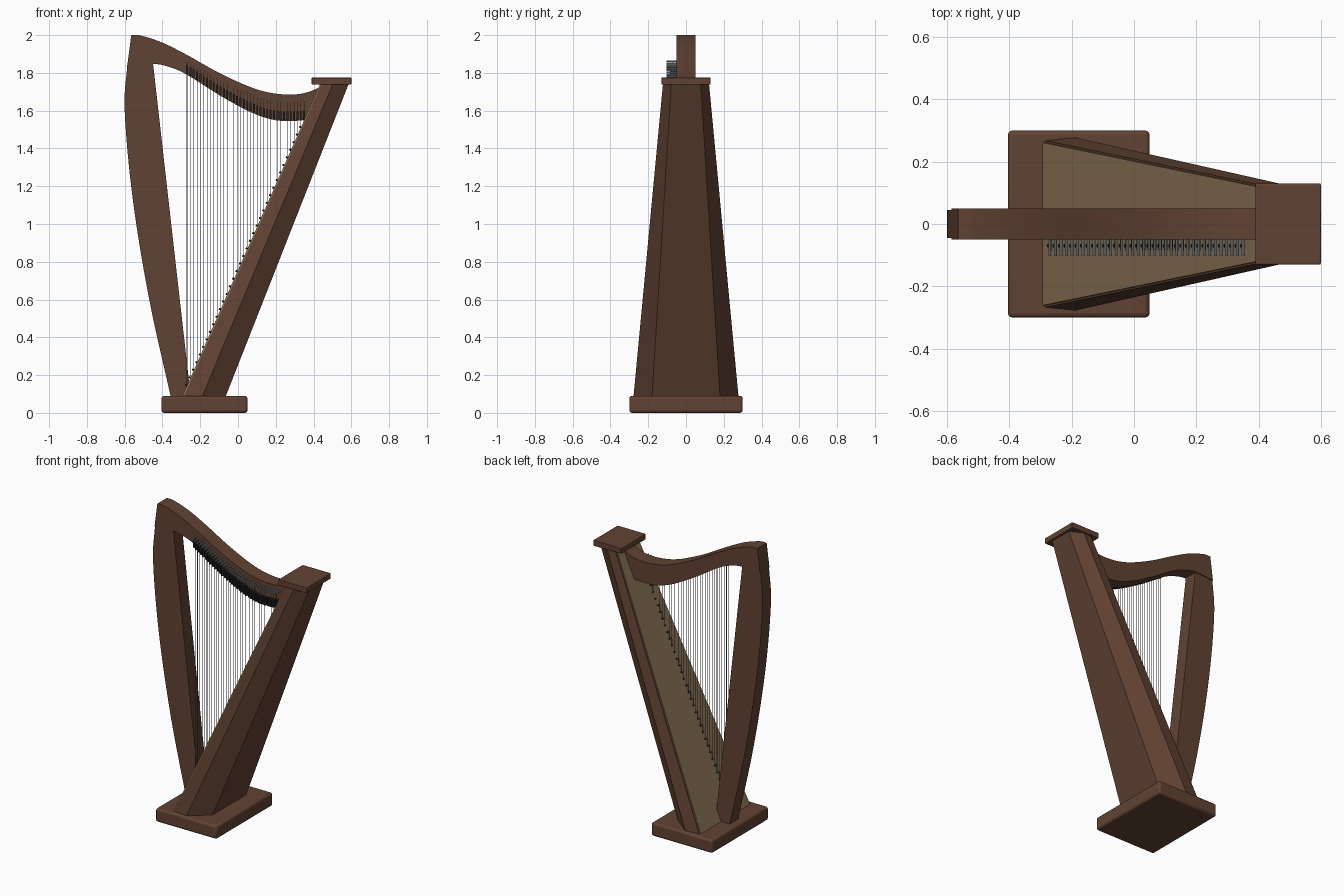
import bpy, bmesh, math
from mathutils import Matrix, Vector

if "Cube" in bpy.data.objects:
    bpy.data.objects.remove(bpy.data.objects["Cube"])


def material(name, rgb):
    m = bpy.data.materials.new(name)
    m.diffuse_color = (*rgb, 1)
    m.use_nodes = True
    m.node_tree.nodes["Principled BSDF"].inputs["Base Color"].default_value = m.diffuse_color
    return m


WOOD = material("dark_wood", (0.12, 0.055, 0.033))
BOARD = material("pale_wood", (0.26, 0.175, 0.095))
STEEL = material("steel", (0.33, 0.40, 0.45))
BLACK = material("black", (0.02, 0.02, 0.02))
STRING = material("string", (0.25, 0.2, 0.19))


def finish(name, bm, mat, bevel=0, smooth=True):
    bmesh.ops.recalc_face_normals(bm, faces=bm.faces)
    me = bpy.data.meshes.new(name)
    bm.to_mesh(me)
    bm.free()
    me.materials.append(mat)
    ob = bpy.data.objects.new(name, me)
    bpy.context.collection.objects.link(ob)
    if bevel:
        b = ob.modifiers.new("bevel", 'BEVEL')
        b.width, b.segments = bevel, 3
    if smooth:
        bpy.ops.object.select_all(action='DESELECT')
        ob.select_set(True)
        bpy.context.view_layer.objects.active = ob
        bpy.ops.object.shade_smooth_by_angle(angle=math.radians(30))
    return ob


def loft(name, rings, mat):
    """Skin a list of equal-sized closed rings and cap both ends."""
    bm = bmesh.new()
    vs = [[bm.verts.new(p) for p in r] for r in rings]
    n = len(vs[0])
    for a, b in zip(vs, vs[1:]):
        for i in range(n):
            bm.faces.new((a[i], a[(i + 1) % n], b[(i + 1) % n], b[i]))
    bm.faces.new(vs[0][::-1])
    bm.faces.new(vs[-1])
    return finish(name, bm, mat)


def add_box(bm, lo, hi):
    lo, hi = Vector(lo), Vector(hi)
    bmesh.ops.create_cube(bm, size=1, matrix=Matrix.Translation((lo + hi) / 2)
                          @ Matrix.Diagonal((*(hi - lo), 1)))


def add_rod(bm, a, b, r, sides):
    a, b = Vector(a), Vector(b)
    rot = (b - a).to_track_quat('Z', 'Y').to_matrix().to_4x4()
    bmesh.ops.create_cone(bm, cap_ends=True, segments=sides, radius1=r, radius2=r,
                          depth=(b - a).length, matrix=Matrix.Translation((a + b) / 2) @ rot)


def spline(pts, steps=8):
    """Smooth curve through (x, z) points."""
    p = [Vector(q) for q in pts]
    p = [2 * p[0] - p[1]] + p + [2 * p[-1] - p[-2]]
    out = []
    for i in range(1, len(p) - 2):
        a, b, c, d = p[i - 1:i + 3]
        for k in range(steps):
            t = k / steps
            out.append(0.5 * (2 * b + (c - a) * t + (2 * a - 5 * b + 4 * c - d) * t * t
                              + (3 * b - a - 3 * c + d) * t ** 3))
    return out + [p[-2]]


def z_at(curve, x):
    for a, b in zip(curve, curve[1:]):
        if a.x <= x <= b.x:
            return a.y + (b.y - a.y) * (x - a.x) / (b.x - a.x)
    return curve[-1].y


def slab(name, one, two, half):
    """Beam of constant thickness between two (x, z) curves."""
    loft(name, [[(a.x, -half, a.y), (b.x, -half, b.y), (b.x, half, b.y), (a.x, half, a.y)]
                for a, b in zip(one, two)], WOOD)


# Base and top cap
for name, lo, hi, bev in (("base", (-0.405, -0.30, 0), (0.05, 0.30, 0.09), 0.014),
                          ("top_cap", (0.39, -0.13, 1.738), (0.60, 0.13, 1.776), 0.004)):
    bm = bmesh.new()
    add_box(bm, lo, hi)
    finish(name, bm, WOOD, bev)


# Tapered six-sided soundbox
def ring(z, xs, ys):
    half = list(zip(xs, ys))
    return [(x, -y, z) for x, y in half] + [(x, y, z) for x, y in reversed(half)]


loft("soundbox", [ring(0.085, (-0.287, -0.19, -0.066), (0.268, 0.278, 0.18)),
                  ring(1.742, (0.442, 0.502, 0.586), (0.118, 0.122, 0.078))], WOOD)

# Pale soundboard on its front face
loft("soundboard", [ring(0.085, (-0.296, -0.28), (0.262, 0.262)),
                    ring(1.74, (0.434, 0.45), (0.112, 0.112))], BOARD)


def board_z(x):
    return 0.085 + (x + 0.296) / 0.73 * 1.655


# Curved neck
neck_top = spline([(-0.565, 2.0), (-0.515, 1.998), (-0.40, 1.96), (-0.27, 1.895), (-0.10, 1.80),
                   (0.06, 1.727), (0.17, 1.695), (0.28, 1.685), (0.37, 1.698), (0.455, 1.735)])
neck_low = spline([(-0.586, 1.84), (-0.45, 1.848), (-0.36, 1.83), (-0.27, 1.79), (-0.10, 1.683),
                   (0.05, 1.60), (0.16, 1.558), (0.25, 1.545), (0.36, 1.552), (0.455, 1.58)])
slab("neck", neck_top, neck_low, 0.05)

# Bowed pillar
outer = spline([(-0.356, 0.085), (-0.47, 0.60), (-0.557, 1.13), (-0.60, 1.60), (-0.586, 1.845)])
inner = [Vector((-0.25, 0.085)).lerp(Vector((-0.45, 1.852)), i / (len(outer) - 1))
         for i in range(len(outer))]
slab("pillar", outer, inner, 0.045)

# Strings with tuning pins, levers and soundboard pegs
COUNT, Y = 36, -0.07
parts = {n: bmesh.new() for n in ("strings", "tuning_pins", "levers", "string_pegs")}
for i in range(COUNT):
    x = -0.27 + 0.62 * i / (COUNT - 1)
    pin_z, low, foot = z_at(neck_top, x) - 0.034, z_at(neck_low, x), board_z(x)
    add_rod(parts["strings"], (x, Y, foot - 0.005), (x, Y, pin_z),
            0.0018 - 0.0008 * i / COUNT, 6)
    add_rod(parts["tuning_pins"], (x, -0.045, pin_z), (x, -0.103, pin_z), 0.0045, 10)
    add_box(parts["levers"], (x - 0.005, -0.085, low + 0.005), (x + 0.005, -0.045, low + 0.05))
    add_rod(parts["string_pegs"], (x + 0.006, Y, foot), (x - 0.008, Y, foot + 0.006), 0.005, 8)
for (name, bm), mat in zip(parts.items(), (STRING, STEEL, BLACK, BLACK)):
    finish(name, bm, mat)
